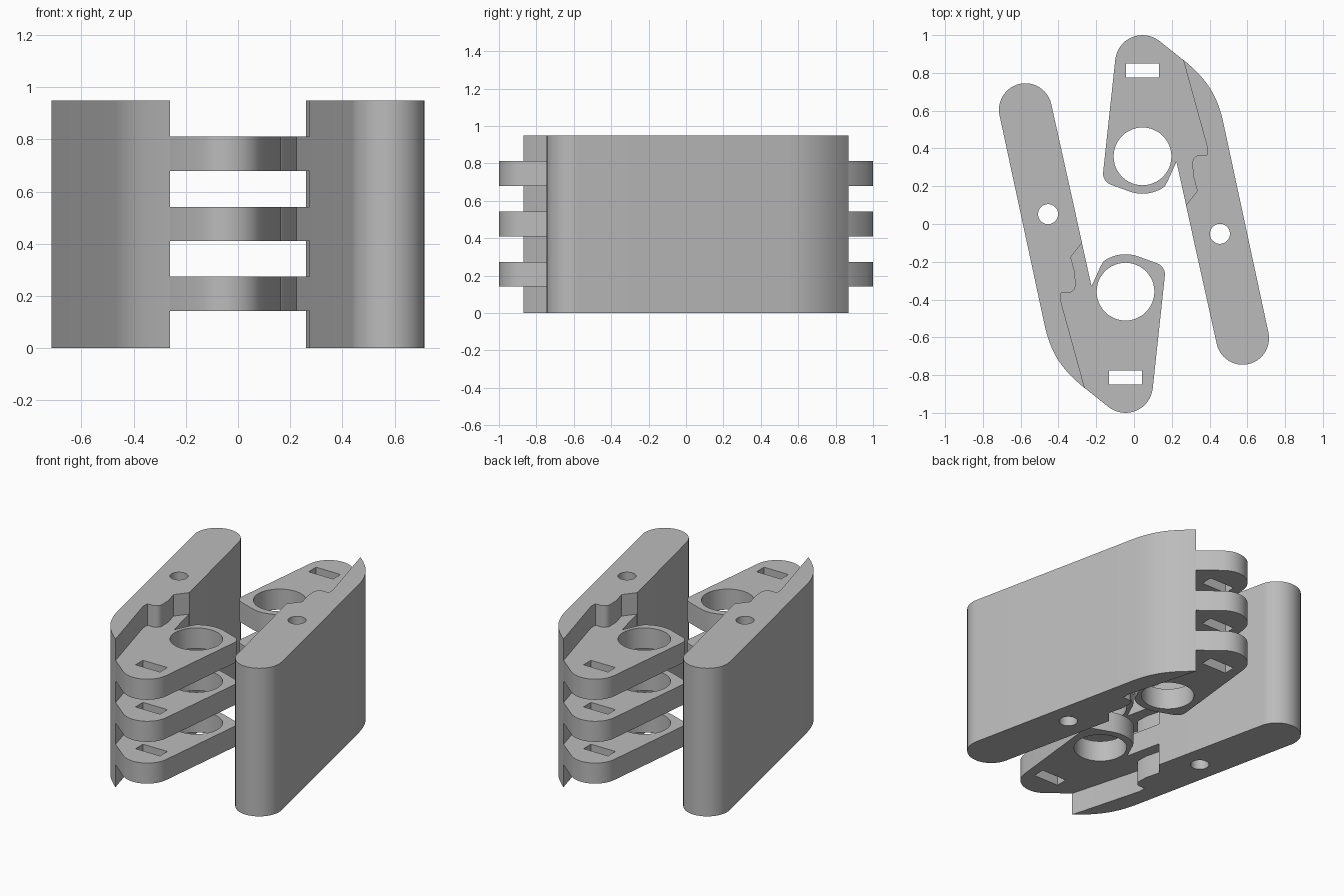
import bpy, bmesh
from math import sin, cos, pi, radians

cube = bpy.data.objects.get("Cube")
if cube:
    bpy.data.objects.remove(cube)

grey = bpy.data.materials.new("plain grey")
grey.use_nodes = True
colour = (0.5, 0.5, 0.5, 1)
grey.diffuse_color = colour
grey.node_tree.nodes["Principled BSDF"].inputs["Base Color"].default_value = colour


def arc(cx, cy, r, start, end, steps=16):
    """Points along an arc, angles in degrees."""
    angles = [radians(start + (end - start) * i / steps) for i in range(steps + 1)]
    return [(cx + r * cos(a), cy + r * sin(a)) for a in angles]


def circle(cx, cy, r):
    return arc(cx, cy, r, 0, 360, 48)[:-1]


def bezier(p, q, r, s, steps=14):
    """Points along a cubic curve."""
    out = []
    for i in range(steps + 1):
        t = i / steps
        u = 1 - t
        out.append(tuple(u**3 * a + 3 * u * u * t * b + 3 * u * t * t * c + t**3 * d
                         for a, b, c, d in zip(p, q, r, s)))
    return out


def slab(name, loops, bottom, top, turn):
    """Extrude an outline with holes, then turn it about the z axis."""
    bm = bmesh.new()
    edges = []
    for loop in loops:
        verts = [bm.verts.new((x, y, bottom)) for x, y in loop]
        edges += [bm.edges.new((v, verts[i - 1])) for i, v in enumerate(verts)]
    bmesh.ops.triangle_fill(bm, use_beauty=True, edges=edges, normal=(0, 0, 1))
    raised = bmesh.ops.extrude_face_region(bm, geom=bm.faces[:], use_keep_orig=True)
    moved = [g for g in raised["geom"] if isinstance(g, bmesh.types.BMVert)]
    bmesh.ops.translate(bm, verts=moved, vec=(0, 0, top - bottom))
    bmesh.ops.recalc_face_normals(bm, faces=bm.faces[:])
    mesh = bpy.data.meshes.new(name)
    bm.to_mesh(mesh)
    bm.free()
    mesh.materials.append(grey)
    obj = bpy.data.objects.new(name, mesh)
    obj.rotation_euler.z = turn
    bpy.context.collection.objects.link(obj)
    bpy.ops.object.select_all(action="DESELECT")
    obj.select_set(True)
    bpy.context.view_layer.objects.active = obj
    bpy.ops.object.shade_smooth_by_angle(angle=radians(30))


# Wall: curved tip, long outer side, round end, inner side with a notch
wall = bezier((0.26, 0.87), (0.37, 0.78), (0.435, 0.7), (0.47, 0.55))
wall += arc(0.575, -0.605, 0.14, 12, -168, 24)
wall += [(0.275, 0.10), (0.335, 0.175), (0.312, 0.26)]
wall += arc(0.35, 0.325, 0.04, 180, 90, 8)
wall += [(0.387, 0.365), (0.387, 0.41)]
pin_hole = circle(0.455, -0.052, 0.053)

# Hinge plate: rounded nose, ring around the bore, root buried in the wall
plate = arc(0.045, 0.855, 0.145, 53, 174)
plate += arc(-0.1, 0.268, 0.064, 180, 246, 8)
plate += arc(0.045, 0.36, 0.2, 252, 305, 10)
plate += [(0.175, 0.22), (0.225, 0.33), (0.28, 0.08), (0.45, 0.1), (0.43, 0.5), (0.262, 0.867)]
bore = circle(0.045, 0.358, 0.153)
slot = [(-0.042, 0.775), (0.132, 0.775), (0.132, 0.85), (-0.042, 0.85)]

for side, turn in (("left", 0), ("right", pi)):
    slab(side + "_wall", [wall, pin_hole], 0, 0.95, turn)
    for level, z in zip(("lower", "middle", "upper"), (0.142, 0.41, 0.68)):
        slab(f"{side}_{level}_hinge_plate", [plate, bore, slot], z, z + 0.132, turn)
